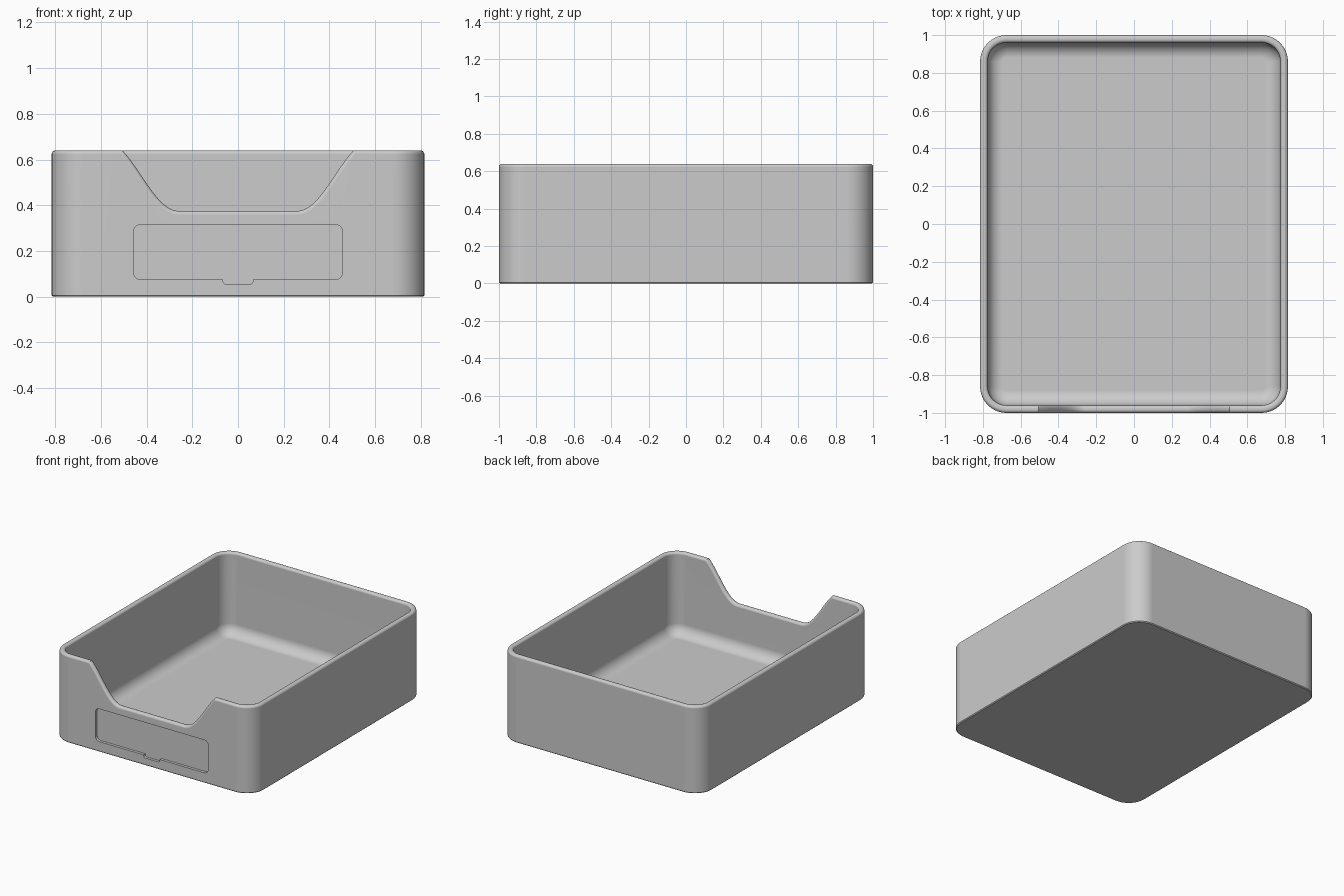
import bpy, bmesh
from math import sin, cos, pi
from mathutils import Vector

cube = bpy.data.objects.get("Cube")
if cube:
    bpy.data.objects.remove(cube, do_unlink=True)

W, D, H = 0.815, 1.0, 0.64          # half width, half depth, height
R, WALL, FILLET, RIM = 0.14, 0.04, 0.08, 0.017
NOTCH_OUT, NOTCH_IN, NOTCH_Z = 0.505, 0.26, 0.375

grey = bpy.data.materials.new("plain grey")
grey.use_nodes = True
grey.diffuse_color = (0.6, 0.6, 0.6, 1)
grey.node_tree.nodes["Principled BSDF"].inputs["Base Color"].default_value = (0.6, 0.6, 0.6, 1)


def make_object(name, bm):
    bmesh.ops.recalc_face_normals(bm, faces=bm.faces)
    mesh = bpy.data.meshes.new(name)
    bm.to_mesh(mesh)
    bm.free()
    mesh.materials.append(grey)
    ob = bpy.data.objects.new(name, mesh)
    bpy.context.collection.objects.link(ob)
    return ob


def corner(k, w, d, r, inset=0, n=10):
    """Arc of corner k, counterclockwise from the front left of the plan."""
    cx = (w - r) * (1 if k in (1, 2) else -1)
    cy = (d - r) * (1 if k > 1 else -1)
    angles = [pi + pi / 2 * (k + i / n) for i in range(n + 1)]
    return [(cx + (r - inset) * cos(a), cy + (r - inset) * sin(a)) for a in angles]


# Dip in the front edge: a soft foot running into a slope, mirrored
def dip(n=16, a=0.75 * pi):
    half = []
    for i in range(n + 1):
        t = i / n
        f = (1 - cos(a * t)) / (1 - cos(a))
        half.append((NOTCH_IN + (NOTCH_OUT - NOTCH_IN) * t, NOTCH_Z + (H - NOTCH_Z) * f))
    return [(-x, z) for x, z in reversed(half)] + half


DIP = dip()


def ring(bm, inset, z=None, depth=0):
    """One loop of the shell, at height z or at a depth below the rim."""
    level = H - depth if z is None else z
    pts = [(x, y, level) for x, y in corner(0, W, D, R, inset)]
    for i, (x, top) in enumerate(DIP):
        if z is not None:
            pts.append((x, -D + inset, z))
            continue
        before = DIP[i - 1] if i else (-W, H)
        after = DIP[i + 1] if i + 1 < len(DIP) else (W, H)
        t1 = (Vector((x, top)) - Vector(before)).normalized()
        t2 = (Vector(after) - Vector((x, top))).normalized()
        t = (t1 + t2).normalized()
        pts.append((x + t.y * depth, -D + inset, top - t.x * depth))
    for k in (1, 2, 3):
        pts += [(x, y, level) for x, y in corner(k, W, D, R, inset)]
    return [bm.verts.new(p) for p in pts]


# Tray shell: base, outer wall, rounded rim, inner wall, fillet, floor
bm = bmesh.new()
quarter = [pi / 2 * i / 5 for i in range(6)]
rings = [ring(bm, 0.006, z=0), ring(bm, 0, z=0.006)]
rings += [ring(bm, RIM * (1 - cos(a)), depth=RIM * (1 - sin(a))) for a in quarter]
rings += [ring(bm, WALL - RIM * (1 - sin(a)), depth=RIM * (1 - cos(a))) for a in quarter]
rings += [ring(bm, WALL + FILLET * (1 - cos(a)), z=WALL + FILLET * (1 - sin(a)))
          for a in quarter]
for low, high in zip(rings, rings[1:]):
    for i in range(len(low)):
        j = (i + 1) % len(low)
        bm.faces.new((low[i], low[j], high[j], high[i]))
bm.faces.new(rings[0])
bm.faces.new(rings[-1])
bmesh.ops.dissolve_limit(bm, angle_limit=0.002, verts=bm.verts, edges=bm.edges)
tray = make_object("tray", bm)


# Label recess with a finger tab, cut into the front
def recess_cutter(name, w, z0, z1, r, depth=0.02):
    bm = bmesh.new()
    h = (z1 - z0) / 2
    outline = [p for k in range(4) for p in corner(k, w, h, r, n=5)]
    face = bm.faces.new([bm.verts.new((x, -D - 0.05, z0 + h + y)) for x, y in outline])
    grown = bmesh.ops.extrude_face_region(bm, geom=[face])["geom"]
    bmesh.ops.translate(bm, vec=(0, 0.05 + depth, 0),
                        verts=[v for v in grown if isinstance(v, bmesh.types.BMVert)])
    ob = make_object(name, bm)
    ob.hide_render = True
    return ob


cutters = [recess_cutter("label_cutter", 0.457, 0.075, 0.315, 0.03),
           recess_cutter("tab_cutter", 0.065, 0.055, 0.12, 0.012)]
bpy.ops.object.select_all(action='DESELECT')
tray.select_set(True)
bpy.context.view_layer.objects.active = tray
for cutter in cutters:
    mod = tray.modifiers.new(cutter.name, 'BOOLEAN')
    mod.operation, mod.solver, mod.object = 'DIFFERENCE', 'EXACT', cutter
    bpy.ops.object.modifier_apply(modifier=mod.name)
    bpy.data.objects.remove(cutter, do_unlink=True)

# Soft shading that keeps the flat walls flat
bpy.ops.object.shade_smooth_by_angle(angle=0.55)
weighted = tray.modifiers.new("flat walls", 'WEIGHTED_NORMAL')
weighted.keep_sharp = True
